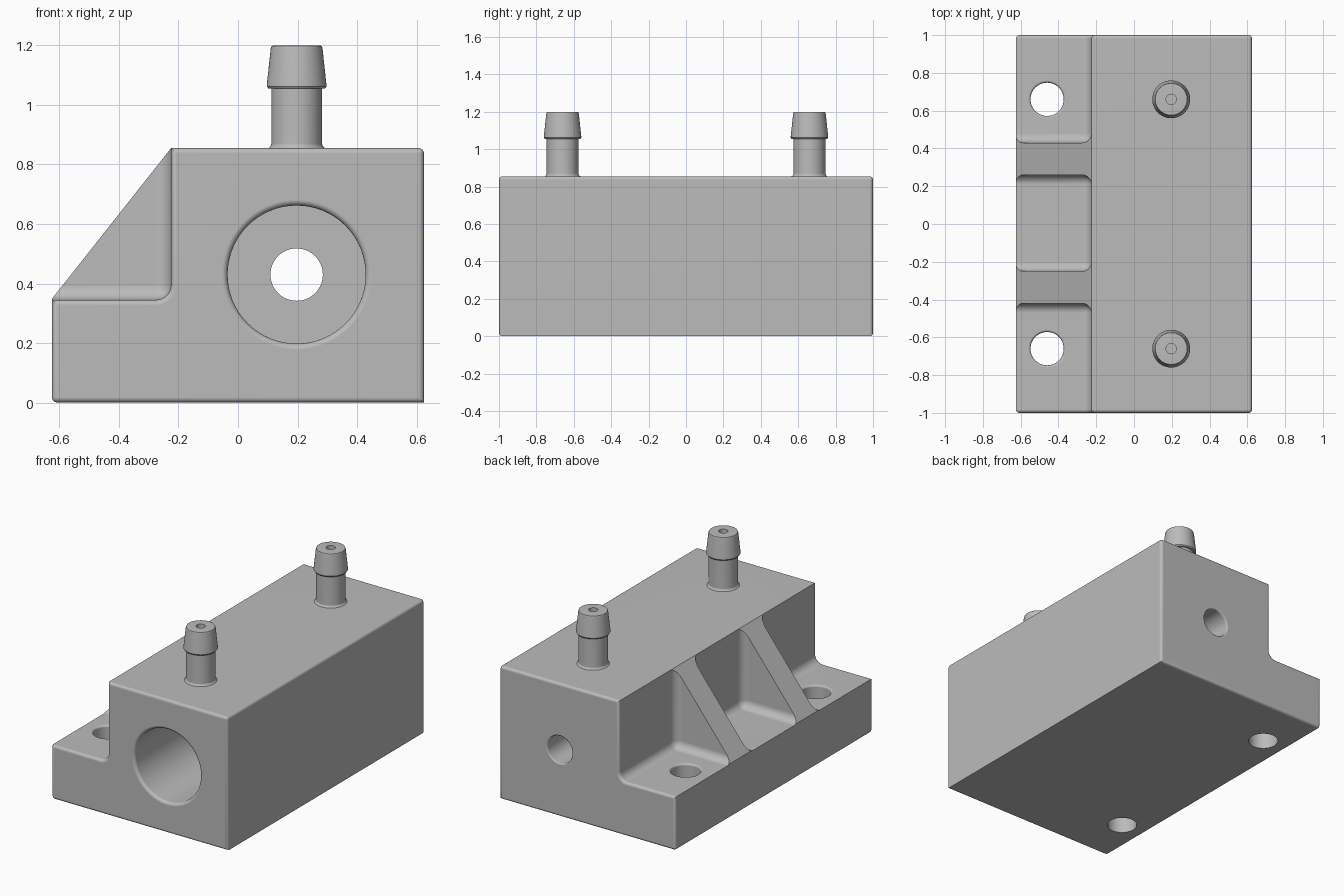
import bpy, bmesh, math
from mathutils import Matrix

default = bpy.data.objects.get("Cube")
if default:
    bpy.data.objects.remove(default, do_unlink=True)

GREY = (0.5, 0.5, 0.5, 1)
mat = bpy.data.materials.new("light grey")
mat.use_nodes = True
mat.diffuse_color = GREY
mat.node_tree.nodes["Principled BSDF"].inputs["Base Color"].default_value = GREY

AXIS_X, AXIS_Z = 0.197, 0.43          # bore axis
LEFT, STEP, RIGHT = -0.625, -0.225, 0.625
LEDGE, TOP = 0.345, 0.855
PORT_Y = 0.66


def make_object(name, bm):
    bmesh.ops.recalc_face_normals(bm, faces=bm.faces)
    mesh = bpy.data.meshes.new(name)
    bm.to_mesh(mesh)
    bm.free()
    mesh.materials.append(mat)
    obj = bpy.data.objects.new(name, mesh)
    bpy.context.scene.collection.objects.link(obj)
    return obj


def lathe(name, profile, matrix=Matrix(), steps=64):
    """Turn a closed (radius, height) profile around z, then place it."""
    bm = bmesh.new()
    rings = []
    for r, z in profile:
        if r == 0:
            rings.append([bm.verts.new((0, 0, z))] * steps)
        else:
            rings.append([bm.verts.new((r * math.cos(a), r * math.sin(a), z))
                          for a in (math.tau * i / steps for i in range(steps))])
    for a, b in zip(rings, rings[1:] + rings[:1]):
        for i in range(steps):
            j = (i + 1) % steps
            quad = list(dict.fromkeys((a[i], a[j], b[j], b[i])))
            if len(quad) > 2:
                bm.faces.new(quad)
    bm.transform(matrix)
    return make_object(name, bm)


def drill(name, radius, depth, matrix, lip=0.02):
    """Cutter going down from z = 0 with a rounded mouth."""
    mouth = [(radius + lip * (1 - math.cos(t)), lip * (math.sin(t) - 1))
             for t in (math.pi / 8 * i for i in range(5))]
    end = radius + lip
    return lathe(name, [(0, -depth), (radius, -depth)] + mouth + [(end, 0.05), (0, 0.05)], matrix)


def pocket(name, y0, y1):
    """Box cutter with rounded corners that leave fillets."""
    bm = bmesh.new()
    bmesh.ops.create_cube(bm, size=1)
    x0, z1 = LEFT - 0.3, TOP + 0.3
    bm.transform(Matrix.Translation(((x0 + STEP) / 2, (y0 + y1) / 2, (LEDGE + z1) / 2))
                 @ Matrix.Diagonal((STEP - x0, y1 - y0, z1 - LEDGE, 1)))
    bmesh.ops.bevel(bm, geom=bm.edges[:], offset=0.05, segments=5, profile=0.5, affect='EDGES')
    return make_object(name, bm)


def cut(obj, cutters):
    """Subtract the cutters, bake the result, and remove them."""
    for c in cutters:
        c.hide_render = True
        m = obj.modifiers.new(c.name, 'BOOLEAN')
        m.object, m.operation, m.solver = c, 'DIFFERENCE', 'EXACT'
    graph = bpy.context.evaluated_depsgraph_get()
    mesh = bpy.data.meshes.new_from_object(obj.evaluated_get(graph))
    obj.modifiers.clear()
    obj.data = mesh
    for c in cutters:
        bpy.data.objects.remove(c, do_unlink=True)


# Body: wedge-sided prism, pockets leave the two ribs standing
bm = bmesh.new()
outline = [(LEFT, 0), (RIGHT, 0), (RIGHT, TOP), (STEP, TOP), (LEFT, LEDGE + 0.004)]
face = bm.faces.new([bm.verts.new((x, -1, z)) for x, z in outline])
new = bmesh.ops.extrude_face_region(bm, geom=[face])["geom"]
bmesh.ops.translate(bm, vec=(0, 2, 0), verts=[v for v in new if isinstance(v, bmesh.types.BMVert)])
body = make_object("valve_body", bm)
cut(body, [pocket("front_pocket", -1.3, -0.42),
           pocket("middle_pocket", -0.25, 0.26),
           pocket("back_pocket", 0.43, 1.3)])

# Soften the outer edges of the block
bm = bmesh.new()
bm.from_mesh(body.data)


def on(edge, axis, value):
    return all(abs(v.co[axis] - value) < 1e-4 for v in edge.verts)


soft = []
for e in bm.edges:
    if len(e.link_faces) != 2 or e.calc_face_angle_signed(0) < math.radians(40):
        continue
    right_bottom = on(e, 0, RIGHT) and on(e, 2, 0)
    if not right_bottom and (on(e, 1, -1) or on(e, 1, 1) or on(e, 2, 0)
                             or (on(e, 0, RIGHT) and on(e, 2, TOP))):
        soft.append(e)
bmesh.ops.bevel(bm, geom=soft, offset=0.018, segments=4, profile=0.5,
                affect='EDGES', clamp_overlap=False)
bm.to_mesh(body.data)
bm.free()

# Bores and mounting holes
to_front = Matrix.Translation((AXIS_X, -1, AXIS_Z)) @ Matrix.Rotation(math.pi / 2, 4, 'X')
to_back = Matrix.Translation((AXIS_X, 1, AXIS_Z)) @ Matrix.Rotation(-math.pi / 2, 4, 'X')
holes = [drill("main_bore", 0.232, 1.8, to_front),
         drill("rod_hole", 0.088, 0.5, to_back, 0.008)]
for y in (-PORT_Y, PORT_Y):
    holes.append(drill("mounting_hole", 0.088, 0.6, Matrix.Translation((-0.46, y, LEDGE)), 0.012))
    holes.append(drill("port_hole", 0.027, 0.4, Matrix.Translation((AXIS_X, y, TOP)), 0.001))
cut(body, holes)

# Barbed hose fittings with a narrow passage
barb = [(0.027, 0.83), (0.085, 0.83), (0.095, TOP), (0.088, 0.861), (0.085, 0.87),
        (0.085, 1.055), (0.095, 1.055), (0.1, 1.062), (0.1, 1.07),
        (0.087, 1.19), (0.084, 1.198), (0.078, 1.2), (0.027, 1.2)]
parts = [body]
for side, y in (("front", -PORT_Y), ("back", PORT_Y)):
    parts.append(lathe(side + "_hose_fitting", barb, Matrix.Translation((AXIS_X, y, 0))))

# Smooth shading with crisp edges
for obj in parts:
    bpy.ops.object.select_all(action='DESELECT')
    obj.select_set(True)
    bpy.context.view_layer.objects.active = obj
    bpy.ops.object.shade_smooth_by_angle(angle=math.radians(32))
    weighted = obj.modifiers.new("even_shading", 'WEIGHTED_NORMAL')
    weighted.keep_sharp = True
